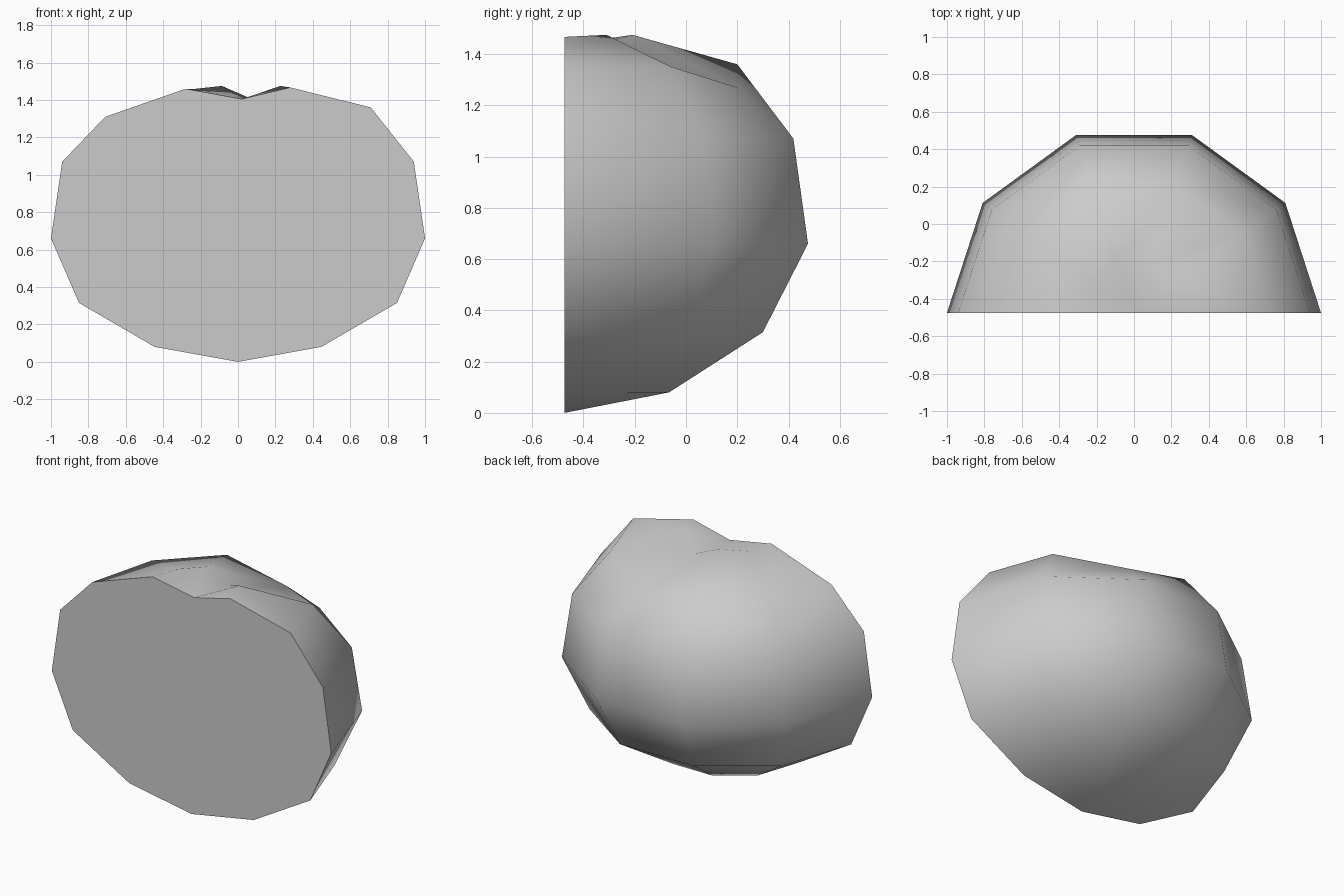
import bpy, bmesh, math

cube = bpy.data.objects.get("Cube")
if cube:
    bpy.data.objects.remove(cube, do_unlink=True)

FRONT_Y = -0.475
STEP = math.pi / 5

# rings from bottom to top: radius across, radius in depth, height
rings = [(0.445, 0.43, 0.08), (0.85, 0.815, 0.315), (1.0, 1.0, 0.66),
         (0.94, 0.94, 1.07), (0.71, 0.71, 1.34), (0.28, 0.28, 1.465)]
# uneven heights of the two upper rings, from the +x side to the -x side
uneven = {4: [1.36, 1.35, 1.27, 1.36, 1.327, 1.31],
          5: [1.467, 1.475, 1.40, 1.475, 1.46, 1.46]}

mat = bpy.data.materials.new("light grey")
mat.use_nodes = True
grey = (0.6, 0.6, 0.6, 1.0)
mat.diffuse_color = grey
mat.node_tree.nodes["Principled BSDF"].inputs["Base Color"].default_value = grey

bm = bmesh.new()
bottom = bm.verts.new((0, FRONT_Y, 0))
top = bm.verts.new((0.02, FRONT_Y, 1.405))

# half rings of the rounded back
rows = []
for i, (rx, ry, z) in enumerate(rings):
    heights = uneven.get(i, [z] * 6)
    rows.append([bm.verts.new((rx * math.cos(k * STEP),
                               FRONT_Y + ry * math.sin(k * STEP), heights[k]))
                 for k in range(6)])
for lower, upper in zip(rows, rows[1:]):
    for k in range(5):
        bm.faces.new((lower[k], lower[k + 1], upper[k + 1], upper[k]))
for k in range(5):
    bm.faces.new((bottom, rows[0][k + 1], rows[0][k]))
    bm.faces.new((top, rows[-1][k], rows[-1][k + 1]))

# flat front cap
bm.faces.new([bottom] + [r[0] for r in rows] + [top] + [r[5] for r in reversed(rows)])
bmesh.ops.recalc_face_normals(bm, faces=bm.faces)

mesh = bpy.data.meshes.new("half_boulder")
bm.to_mesh(mesh)
bm.free()
mesh.materials.append(mat)
rock = bpy.data.objects.new("half_boulder", mesh)
bpy.context.collection.objects.link(rock)

# smooth back, crisp rim
bpy.ops.object.select_all(action='DESELECT')
rock.select_set(True)
bpy.context.view_layer.objects.active = rock
bpy.ops.object.shade_smooth_by_angle(angle=math.radians(65))
